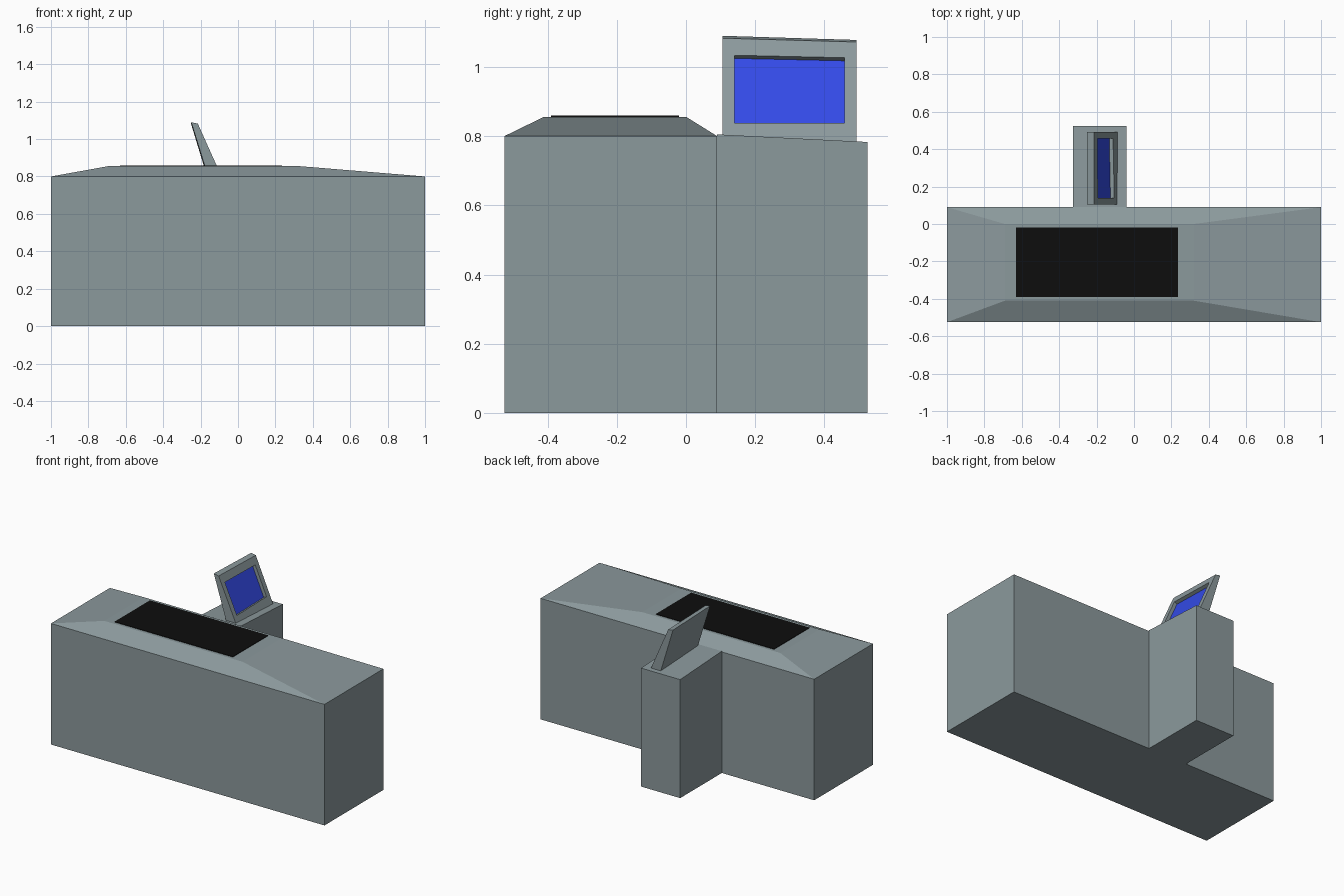
import bpy
from mathutils import Vector

if "Cube" in bpy.data.objects:
    bpy.data.objects.remove(bpy.data.objects["Cube"])


def material(name, rgb):
    m = bpy.data.materials.new(name)
    m.diffuse_color = (*rgb, 1.0)
    m.use_nodes = True
    m.node_tree.nodes["Principled BSDF"].inputs["Base Color"].default_value = m.diffuse_color
    return m


grey = material("blue_grey_metal", (0.26, 0.32, 0.335))
black = material("black_rubber", (0.004, 0.004, 0.004))
blue = material("screen_blue", (0.036, 0.075, 0.86))


def build(name, verts, faces, mats, indices=None):
    mesh = bpy.data.meshes.new(name)
    mesh.from_pydata([tuple(v) for v in verts], [], faces)
    for m in mats:
        mesh.materials.append(m)
    if indices:
        for p, i in zip(mesh.polygons, indices):
            p.material_index = i
    obj = bpy.data.objects.new(name, mesh)
    bpy.context.collection.objects.link(obj)
    return obj


def ring(x0, x1, y0, y1, z):
    return [(x0, y0, z), (x1, y0, z), (x1, y1, z), (x0, y1, z)]


def loft(name, rings, mat):
    """Closed solid through a stack of four-cornered rings."""
    verts = [v for r in rings for v in r]
    faces = [(3, 2, 1, 0)]
    for k in range(len(rings) - 1):
        a = 4 * k
        faces += [(a + i, a + (i + 1) % 4, a + 4 + (i + 1) % 4, a + 4 + i) for i in range(4)]
    n = 4 * (len(rings) - 1)
    faces.append((n, n + 1, n + 2, n + 3))
    return build(name, verts, faces, [mat])


# Counter body with a shallow sloped top
loft("counter_body", [ring(-1, 1, -0.525, 0.09, 0),
                      ring(-1, 1, -0.525, 0.09, 0.80),
                      ring(-0.69, 0.32, -0.41, 0.0, 0.856)], grey)

# Thin black belt plate
loft("belt", [ring(-0.63, 0.235, -0.39, -0.02, 0.854),
              ring(-0.63, 0.235, -0.39, -0.02, 0.859)], black)

# Pedestal behind the counter, its top falling slightly to the back
top = [(x, y, 0.805 if y < 0.3 else 0.783) for x, y, z in ring(-0.325, -0.04, 0.09, 0.525, 0)]
loft("screen_pedestal", [ring(-0.325, -0.04, 0.09, 0.525, 0), top], grey)

# Leaning monitor: outer shell, then a recessed screen in its +x face
y0, y1 = 0.105, 0.493
front = [Vector(p) for p in ((-0.088, y0, 0.800), (-0.088, y1, 0.782),
                             (-0.215, y1, 1.072), (-0.215, y0, 1.083))]
back = [Vector(p) for p in ((-0.160, y0, 0.800), (-0.160, y1, 0.782),
                            (-0.250, y1, 1.078), (-0.250, y0, 1.090))]


def on_front(u, v):
    low, high = front[0].lerp(front[1], u), front[3].lerp(front[2], u)
    return low.lerp(high, v)


opening = [on_front(u, v) for u, v in ((0.09, 0.14), (0.91, 0.19), (0.91, 0.84), (0.09, 0.83))]
normal = (front[1] - front[0]).cross(front[3] - front[0]).normalized()
recess = [p - normal * 0.022 for p in opening]
verts = back + front + opening + recess
faces = [(3, 2, 1, 0)]
for k in (0, 4, 8):
    faces += [(k + i, k + (i + 1) % 4, k + 4 + (i + 1) % 4, k + 4 + i) for i in range(4)]
faces.append((12, 13, 14, 15))
build("monitor", verts, faces, [grey, blue], [0] * (len(faces) - 1) + [1])
